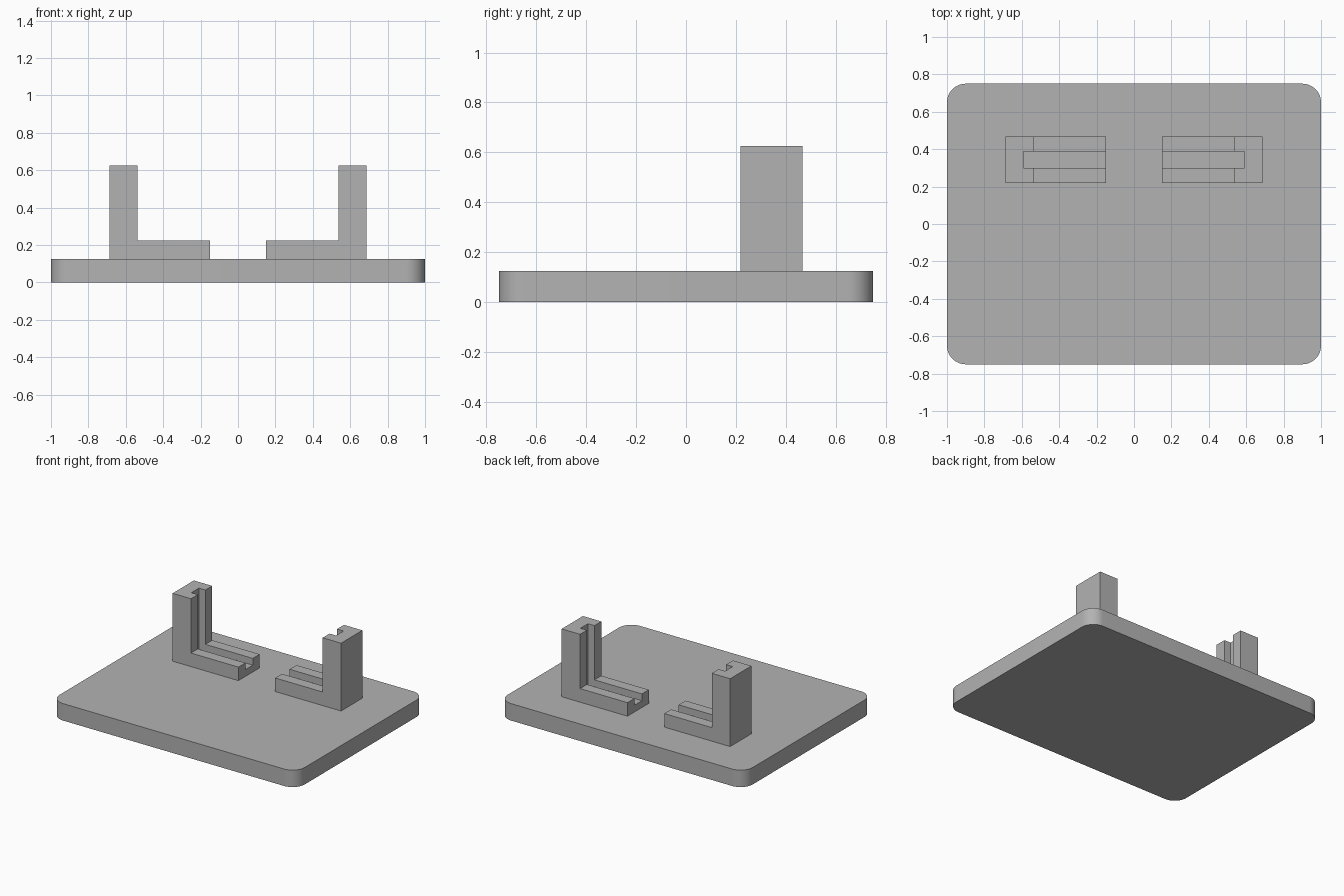
import bpy
import bmesh
from math import radians

default_cube = bpy.data.objects.get("Cube")
if default_cube:
    bpy.data.objects.remove(default_cube, do_unlink=True)

# Single grey material
grey = bpy.data.materials.new("plain_grey")
grey.use_nodes = True
colour = (0.45, 0.45, 0.45, 1)
grey.diffuse_color = colour
grey.node_tree.nodes["Principled BSDF"].inputs["Base Color"].default_value = colour

BASE_TOP = 0.125


def add_object(name, bm):
    bmesh.ops.recalc_face_normals(bm, faces=bm.faces)
    mesh = bpy.data.meshes.new(name)
    bm.to_mesh(mesh)
    bm.free()
    mesh.materials.append(grey)
    obj = bpy.data.objects.new(name, mesh)
    bpy.context.collection.objects.link(obj)
    return obj


# Base plate: a slab with rounded upright corners
bm = bmesh.new()
bmesh.ops.create_cube(bm, size=1)
bmesh.ops.scale(bm, vec=(2, 1.5, BASE_TOP), verts=bm.verts)
bmesh.ops.translate(bm, vec=(0, 0, BASE_TOP / 2), verts=bm.verts)
corners = [e for e in bm.edges if abs(e.verts[0].co.z - e.verts[1].co.z) > 0.1]
bmesh.ops.bevel(bm, geom=corners, offset=0.1, segments=12, profile=0.5, affect='EDGES')
base = add_object("base_plate", bm)
bpy.context.view_layer.objects.active = base
base.select_set(True)
bpy.ops.object.shade_smooth_by_angle(angle=radians(30))
base.select_set(False)


# Grooved L bracket: a U section swept along the foot and up the post
def add_bracket(name, side):
    inner_end, post_top = 0.15, 0.625
    back, front = 0.467, 0.219
    groove_back, groove_front = 0.387, 0.299
    outer = (0.687, BASE_TOP)
    inner = (0.537, 0.225)
    floor = (0.59, 0.175)
    section = [(front, outer), (front, inner), (groove_front, inner), (groove_front, floor),
               (groove_back, floor), (groove_back, inner), (back, inner), (back, outer)]
    bm = bmesh.new()
    rings = [
        [bm.verts.new((side * inner_end, y, z)) for y, (x, z) in section],
        [bm.verts.new((side * x, y, z)) for y, (x, z) in section],
        [bm.verts.new((side * x, y, post_top)) for y, (x, z) in section],
    ]
    for lower, upper in zip(rings, rings[1:]):
        for i in range(len(section)):
            j = (i + 1) % len(section)
            bm.faces.new((lower[i], lower[j], upper[j], upper[i]))
    bm.faces.new(rings[0])
    bm.faces.new(rings[-1])
    # Merge the mitred side panels into clean flat faces
    bmesh.ops.dissolve_limit(bm, angle_limit=radians(1), verts=bm.verts, edges=bm.edges)
    return add_object(name, bm)


add_bracket("left_bracket", 1)
add_bracket("right_bracket", -1)
